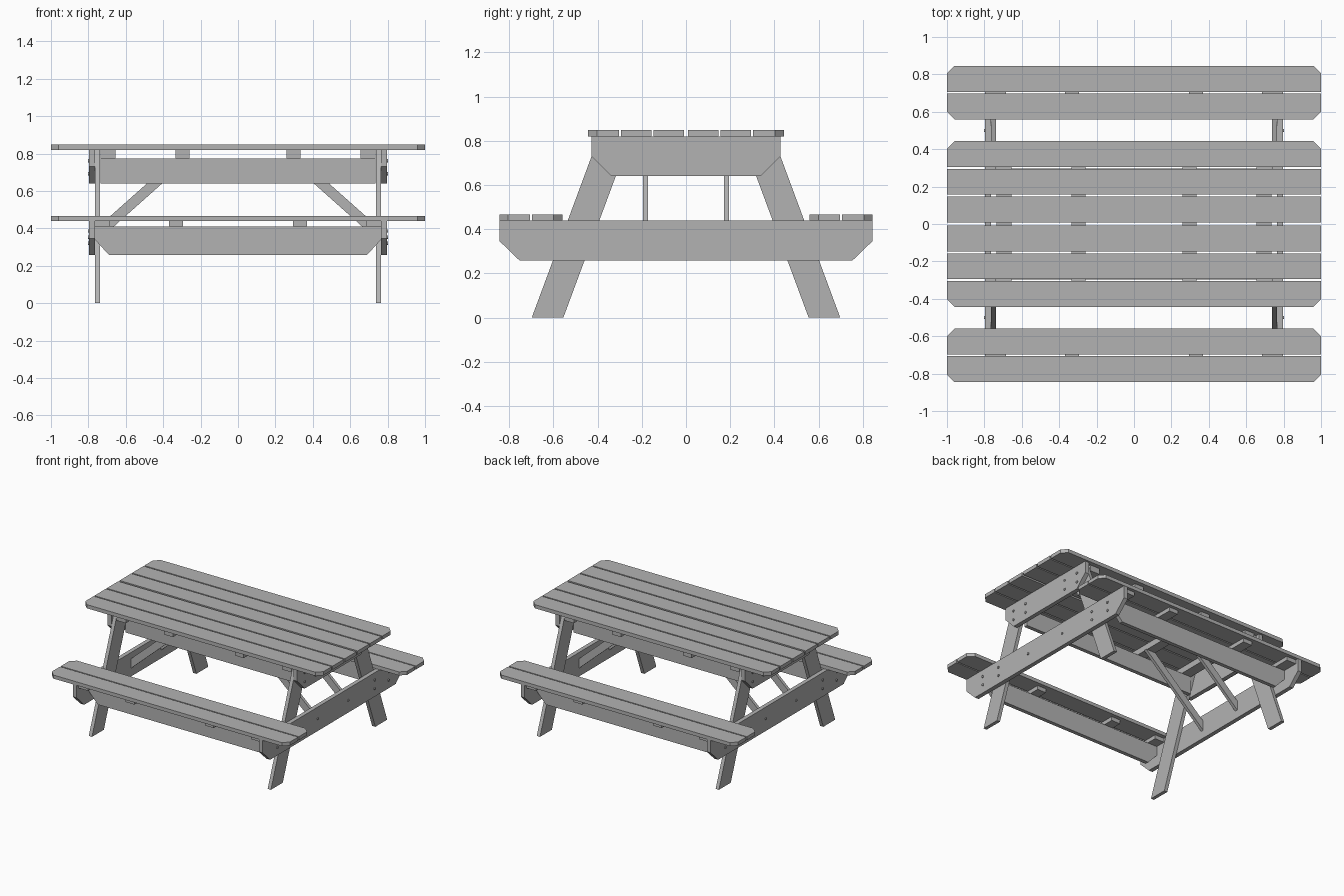
import bpy, bmesh, math
from mathutils import Matrix

if "Cube" in bpy.data.objects:
    bpy.data.objects.remove(bpy.data.objects["Cube"])

wood = bpy.data.materials.new("plain grey")
wood.diffuse_color = (0.45, 0.45, 0.45, 1)
wood.use_nodes = True
wood.node_tree.nodes["Principled BSDF"].inputs["Base Color"].default_value = wood.diffuse_color


def finish(bm, name):
    bmesh.ops.recalc_face_normals(bm, faces=bm.faces)
    me = bpy.data.meshes.new(name)
    bm.to_mesh(me)
    bm.free()
    me.materials.append(wood)
    ob = bpy.data.objects.new(name, me)
    bpy.context.collection.objects.link(ob)
    return ob


def prism(name, pts, axis, lo, hi):
    """Extrude a 2D outline along an axis from lo to hi."""
    place = {'x': lambda a, b, t: (t, a, b),
             'y': lambda a, b, t: (a, t, b),
             'z': lambda a, b, t: (a, b, t)}[axis]
    bm = bmesh.new()
    ends = [[bm.verts.new(place(a, b, t)) for a, b in pts] for t in (lo, hi)]
    n = len(pts)
    for e in ends:
        bm.faces.new(e)
    for i in range(n):
        j = (i + 1) % n
        bm.faces.new((ends[0][i], ends[0][j], ends[1][j], ends[1][i]))
    return finish(bm, name)


def box(name, x, y, z):
    return prism(name, [(x[0], y[0]), (x[1], y[0]), (x[1], y[1]), (x[0], y[1])], 'z', *z)


def flip(s, a, b):
    return sorted((s * a, s * b))


def plank(name, inner, outer, s, z, cut_in=False, cut_out=False):
    """Full-length board with optional clipped corners on either long edge."""
    c = 0.04
    pts = []
    for y, cut, d in ((inner, cut_in, 1), (outer, cut_out, -1)):
        row = [(-1, y + d * c), (-1 + c, y), (1 - c, y), (1, y + d * c)] if cut else [(-1, y), (1, y)]
        pts += row if d == 1 else row[::-1]
    prism(name, [(x, s * y) for x, y in pts], 'z', *z)


def clipped_beam(half, top, mid, bottom, cut):
    """Outline of a beam with sloped lower corners."""
    return [(-half, top), (half, top), (half, mid), (half - cut, bottom),
            (-half + cut, bottom), (-half, mid)]


def bolt(x, y, z):
    bm = bmesh.new()
    bmesh.ops.create_cone(bm, cap_ends=True, segments=12, radius1=0.009, radius2=0.009, depth=0.012,
                          matrix=Matrix.Translation((x, y, z)) @ Matrix.Rotation(math.pi / 2, 4, 'Y'))
    finish(bm, "bolt")


TOP, SEAT = (0.82, 0.848), (0.44, 0.467)

for s in (-1, 1):
    # table top and bench boards
    plank("table_board", 0.008, 0.147, s, TOP)
    plank("table_board", 0.157, 0.294, s, TOP)
    plank("table_edge_board", 0.304, 0.443, s, TOP, cut_out=True)
    plank("bench_inner_board", 0.56, 0.698, s, SEAT, cut_in=True)
    plank("bench_outer_board", 0.707, 0.845, s, SEAT, cut_out=True)

    # long rails under the table and the benches
    box("table_rail", (-0.735, 0.735), flip(s, 0.268, 0.297), (0.64, 0.775))
    prism("bench_rail", clipped_beam(0.765, 0.41, 0.34, 0.258, 0.075), 'y', *flip(s, 0.668, 0.697))

    # battens under the benches
    for e in (-1, 1):
        for a, b in ((0.295, 0.37), (0.685, 0.765)):
            box("bench_batten", flip(e, a, b), flip(s, 0.59, 0.82), (0.41, 0.44))

for e in (-1, 1):
    # cross beams at each end
    xs = flip(e, 0.765, 0.797)
    prism("bench_cross_beam", clipped_beam(0.843, 0.44, 0.345, 0.258, 0.09), 'x', *xs)
    prism("table_cross_beam", clipped_beam(0.428, 0.82, 0.73, 0.64, 0.09), 'x', *xs)

    # battens under the table top
    for a, b in ((0.26, 0.335), (0.655, 0.735)):
        box("table_batten", flip(e, a, b), (-0.41, 0.41), (0.775, 0.82))

    for s in (-1, 1):
        # splayed leg
        prism("leg", [(s * 0.698, 0), (s * 0.555, 0), (s * 0.251, 0.82), (s * 0.394, 0.82)],
              'x', *flip(e, 0.738, 0.765))
        # diagonal brace from the cross beam up to the table batten
        prism("brace", [(e * 0.765, 0.32), (e * 0.765, 0.393), (e * 0.335, 0.775), (e * 0.254, 0.775)],
              'y', *flip(s, 0.171, 0.194))
        # bolts
        for y, z in ((0.34, 0.762), (0.34, 0.692), (0.209, 0.762), (0.209, 0.692),
                     (0.668, 0.386), (0.668, 0.32), (0.5, 0.386), (0.5, 0.32), (0.182, 0.353)):
            bolt(e * 0.797, s * y, z)
